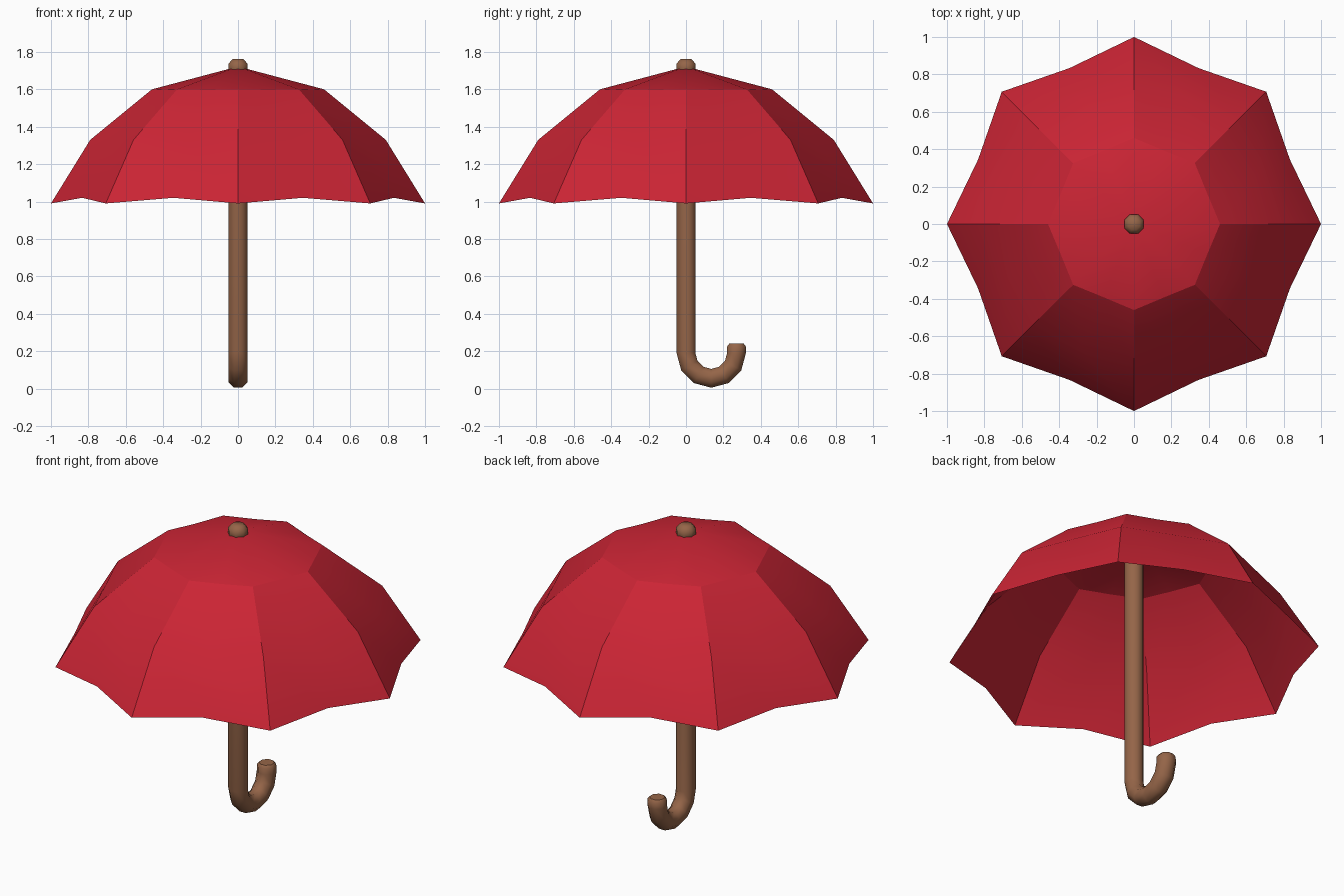
import bpy, bmesh
from math import sin, cos, pi

if "Cube" in bpy.data.objects:
    bpy.data.objects.remove(bpy.data.objects["Cube"])

def material(name, rgb):
    m = bpy.data.materials.new(name)
    m.diffuse_color = (*rgb, 1)
    m.use_nodes = True
    m.node_tree.nodes["Principled BSDF"].inputs["Base Color"].default_value = m.diffuse_color
    return m

RED = material("red_fabric", (0.60, 0.018, 0.035))
WOOD = material("brown_wood", (0.30, 0.13, 0.065))

def finish(name, bm, mat, angle):
    bmesh.ops.recalc_face_normals(bm, faces=bm.faces)
    me = bpy.data.meshes.new(name)
    bm.to_mesh(me)
    bm.free()
    ob = bpy.data.objects.new(name, me)
    bpy.context.collection.objects.link(ob)
    me.materials.append(mat)
    bpy.ops.object.select_all(action='DESELECT')
    ob.select_set(True)
    bpy.context.view_layer.objects.active = ob
    bpy.ops.object.shade_smooth_by_angle(angle=angle)
    return ob

def bridge(bm, a, b):
    n = len(a)
    for i in range(n):
        bm.faces.new((a[i], a[(i + 1) % n], b[(i + 1) % n], b[i]))

# Canopy: eight ribs, with scalloped panel centres between them
# each ring: rib radius, rib height, panel-centre radius, panel-centre height
bm = bmesh.new()
rings = []
for r, z, rm, zm in [(0.46, 1.60, 0.424, 1.597), (0.79, 1.33, 0.727, 1.333),
                     (1.0, 0.99, 0.902, 1.02)]:
    ring = []
    for i in range(16):
        rad, h = (rm, zm) if i % 2 else (r, z)
        a = i * pi / 8
        ring.append(bm.verts.new((rad * cos(a), rad * sin(a), h)))
    rings.append(ring)
apex = bm.verts.new((0, 0, 1.722))
for i in range(16):
    bm.faces.new((apex, rings[0][i], rings[0][(i + 1) % 16]))
bridge(bm, rings[0], rings[1])
bridge(bm, rings[1], rings[2])
finish("canopy", bm, RED, 0.42)

# Shaft and crook handle: octagon swept down the shaft and around the hook
# each station: y, z, direction angle, section radius
R, CY, CZ, T = 0.135, 0.135, 0.19, 0.0545
path = [(0, 1.70, 0, T)]
path += [(CY - R * cos(k * pi / 6), CZ - R * sin(k * pi / 6), k * pi / 6, T) for k in range(7)]
path += [(2 * R, 0.225, pi, T), (2 * R, 0.24, pi, 0.042)]
bm = bmesh.new()
prev = None
for y, z, t, rad in path:
    ring = []
    for i in range(8):
        a = (i + 0.5) * pi / 4
        u, v = rad * cos(a), rad * sin(a)
        ring.append(bm.verts.new((u, y + v * cos(t), z + v * sin(t))))
    if prev:
        bridge(bm, prev, ring)
    else:
        bm.faces.new(ring)
    prev = ring
bm.faces.new(prev)
finish("shaft_and_handle", bm, WOOD, 0.9)

# Top knob: chamfered octagonal cap
bm = bmesh.new()
prev = None
for r, z in [(0.045, 1.68), (0.056, 1.705), (0.056, 1.735), (0.033, 1.761)]:
    ring = [bm.verts.new((r * cos((i + .5) * pi / 4), r * sin((i + .5) * pi / 4), z)) for i in range(8)]
    if prev:
        bridge(bm, prev, ring)
    else:
        bm.faces.new(ring)
    prev = ring
bm.faces.new(prev)
finish("top_knob", bm, WOOD, 0.9)
